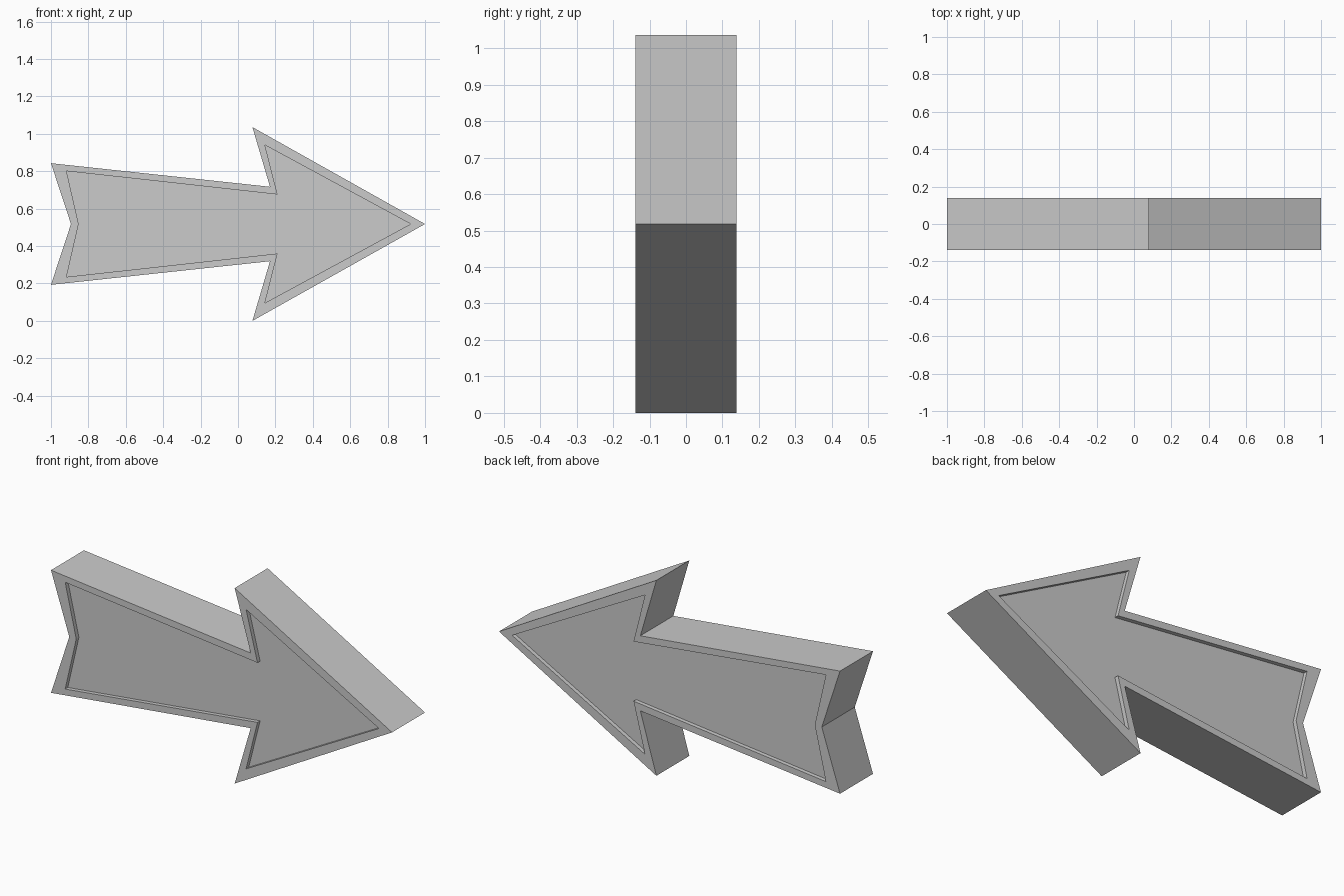
import bpy, bmesh

cube = bpy.data.objects.get("Cube")
if cube:
    bpy.data.objects.remove(cube, do_unlink=True)

HALF_DEPTH = 0.138
RECESS = 0.022
MID = 0.518


def arrow_outline(notch, tail, neck, barb, tip):
    """Mirror the upper half of an arrow about its long axis."""
    upper = [tail, neck, barb]
    lower = [(x, -z) for x, z in reversed(upper)]
    return [(notch, 0)] + upper + [(tip, 0)] + lower


outer = arrow_outline(-0.893, (-1, 0.325), (0.171, 0.199), (0.077, MID), 1)
inner = arrow_outline(-0.852, (-0.917, 0.283), (0.211, 0.158), (0.144, 0.422), 0.923)

grey = bpy.data.materials.new("plain grey")
grey.use_nodes = True
colour = (0.6, 0.6, 0.6, 1)
grey.diffuse_color = colour
grey.node_tree.nodes["Principled BSDF"].inputs["Base Color"].default_value = colour

bm = bmesh.new()


def ring(outline, y):
    return [bm.verts.new((x, y, z + MID)) for x, z in outline]


# Rings run from the front recess floor, around the rim, to the back recess floor
floor = HALF_DEPTH - RECESS
rings = [ring(inner, -floor), ring(inner, -HALF_DEPTH), ring(outer, -HALF_DEPTH),
         ring(outer, HALF_DEPTH), ring(inner, HALF_DEPTH), ring(inner, floor)]
for a, b in zip(rings, rings[1:]):
    for i in range(len(a)):
        j = (i + 1) % len(a)
        bm.faces.new((a[i], a[j], b[j], b[i]))

# Recessed panels
bm.faces.new(rings[0])
bm.faces.new(rings[-1])
bmesh.ops.recalc_face_normals(bm, faces=bm.faces)

mesh = bpy.data.meshes.new("arrow_sign")
bm.to_mesh(mesh)
bm.free()
mesh.materials.append(grey)
arrow = bpy.data.objects.new("arrow_sign", mesh)
bpy.context.collection.objects.link(arrow)
